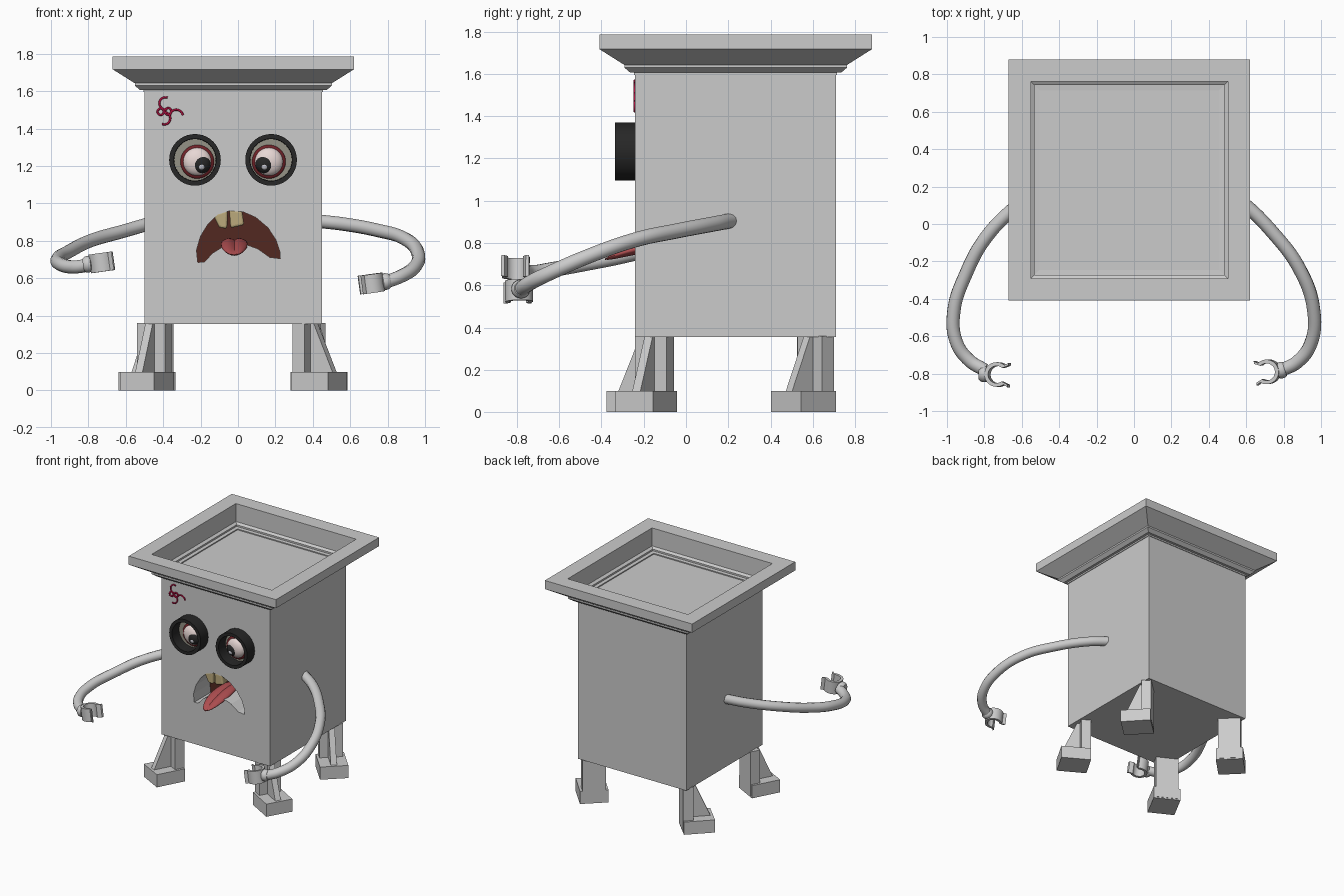
import bpy, bmesh
from math import sin, cos, pi, radians
from mathutils import Matrix, Vector

if "Cube" in bpy.data.objects:
    bpy.data.objects.remove(bpy.data.objects["Cube"])

T = Matrix.Translation
FRONT = Matrix.Rotation(pi / 2, 4, 'X')   # local xy -> world xz, local z -> -y
CX, CY = -0.025, 0.235


def mat(name, *rgb):
    m = bpy.data.materials.new(name)
    m.diffuse_color = (*rgb, 1)
    m.use_nodes = True
    m.node_tree.nodes["Principled BSDF"].inputs["Base Color"].default_value = m.diffuse_color
    return m


BLACK = mat("black", .02, .02, .02)
TAN = mat("grey_tan", .30, .29, .24)
RED = mat("dark_red", .16, .015, .02)
WHITE = mat("eye_white", .80, .68, .66)
GLINT = mat("glint", .55, .55, .60)
BROWN = mat("mouth_brown", .085, .022, .015)
PINK = mat("tongue_pink", .42, .075, .08)
BONE = mat("tooth", .50, .40, .20)
CRIMSON = mat("crimson", .42, .005, .05)


def finish(name, bm, material=None, smooth=False):
    bmesh.ops.recalc_face_normals(bm, faces=bm.faces)
    me = bpy.data.meshes.new(name)
    bm.to_mesh(me)
    bm.free()
    ob = bpy.data.objects.new(name, me)
    bpy.context.collection.objects.link(ob)
    if material:
        me.materials.append(material)
    bpy.ops.object.select_all(action='DESELECT')
    bpy.context.view_layer.objects.active = ob
    ob.select_set(True)
    if smooth:
        bpy.ops.object.shade_smooth_by_angle(angle=radians(40))
    return ob


def loft(name, rings, cap=True, material=None, smooth=False):
    """Bridge a list of equal-length point rings."""
    bm = bmesh.new()
    vs = [[bm.verts.new(p) for p in r] for r in rings]
    n = len(vs[0])
    for a, b in zip(vs, vs[1:]):
        for i in range(n):
            bm.faces.new((a[i], a[(i + 1) % n], b[(i + 1) % n], b[i]))
    if cap:
        bm.faces.new(vs[0])
        bm.faces.new(vs[-1])
    return finish(name, bm, material, smooth)


def prism(name, pts, h0, h1, m=Matrix(), material=None, smooth=False):
    return loft(name, [[m @ Vector((x, y, h)) for x, y in pts] for h in (h0, h1)],
                True, material, smooth)


def box(name, x0, x1, y0, y1, z0, z1, m=Matrix()):
    return prism(name, [(x0, y0), (x1, y0), (x1, y1), (x0, y1)], z0, z1, m)


def square(h, z):
    return [(CX + a * h, CY + b * h, z) for a, b in ((-1, -1), (1, -1), (1, 1), (-1, 1))]


def lathe(name, cx, cz, profile, material, n=40, cap=True):
    """Turn (radius, y) pairs about an axis along y."""
    return loft(name, [[(cx + r * cos(2 * pi * i / n), y, cz + r * sin(2 * pi * i / n))
                        for i in range(n)] for r, y in profile], cap, material, True)


def dome(name, cx, cz, r, y0, bulge, material):
    return lathe(name, cx, cz, [(r * cos(a), y0 - bulge * sin(a))
                                for a in [k * pi / 2 / 8.3 for k in range(9)]], material)


def tube(name, pts, radius, material=None, res=8):
    cu = bpy.data.curves.new(name, 'CURVE')
    cu.dimensions = '3D'
    cu.bevel_depth, cu.bevel_resolution, cu.resolution_u = radius, 4, res
    cu.use_fill_caps = True
    sp = cu.splines.new('BEZIER')
    sp.bezier_points.add(len(pts) - 1)
    for b, p in zip(sp.bezier_points, pts):
        b.co = p
        b.handle_left_type = b.handle_right_type = 'AUTO'
    ob = bpy.data.objects.new(name, cu)
    bpy.context.collection.objects.link(ob)
    if material:
        cu.materials.append(material)
    return ob


# Body with a mouth cavity
body = loft("body", [square(.475, .355), square(.475, 1.60)])
mouth = [(-.215, .685), (-.222, .75), (-.20, .825), (-.16, .89), (-.11, .94), (-.045, .96),
         (.027, .955), (.095, .925), (.16, .87), (.203, .805), (.224, .74), (.226, .705),
         (.17, .712), (.107, .757), (.05, .778), (-.016, .784), (-.075, .772),
         (-.135, .735), (-.18, .687)]
cutter = prism("mouth_cutter", mouth, .03, .40, FRONT)
cutter.hide_render = True
mod = body.modifiers.new("mouth", 'BOOLEAN')
mod.operation, mod.object, mod.solver = 'DIFFERENCE', cutter, 'EXACT'
bpy.context.view_layer.objects.active = body
bpy.ops.object.modifier_apply(modifier="mouth")
bpy.data.objects.remove(cutter)
prism("mouth_back", mouth, .028, .034, FRONT, BROWN)

# Tray on top
loft("top_tray", [square(h, z) for h, z in (
    (.48, 1.595), (.48, 1.615), (.507, 1.617), (.507, 1.63), (.645, 1.717), (.645, 1.785),
    (.527, 1.785), (.527, 1.63), (.50, 1.607))])

# Teeth
for name, pts in (("tooth_left", [(-.135, .94), (-.055, .965), (-.058, .865), (-.10, .87)]),
                  ("tooth_right", [(-.047, .965), (.022, .96), (.033, .885), (-.04, .868)])):
    t = prism(name, pts, .17, .235, FRONT, BONE)
    b = t.modifiers.new("round", 'BEVEL')
    b.width, b.segments = .012, 3

# Tongue, drooping toward its tip
bm = bmesh.new()
bmesh.ops.create_uvsphere(bm, u_segments=24, v_segments=16, radius=1)
for v in bm.verts:
    x, y, z = v.co
    t = (1 - y) / 2
    groove = .012 * max(0, 1 - abs(x) * 3) if z > 0 else 0
    v.co = (-.02 + .072 * x, -.185 + .2 * y, .80 + .026 * z - groove - .075 * t ** 2)
finish("tongue", bm, PINK, True)

# Eyes
for side, s in (("left", 1), ("right", -1)):
    cx, cz = -.0265 - s * .2035, 1.233
    lathe("eye_rim_" + side, cx, cz, [(.138, -.235), (.138, -.335), (.113, -.335), (.111, -.245),
                                      (.111, -.235)], BLACK, cap=False)
    lathe("eye_plate_" + side, cx, cz, [(.113, -.235), (.113, -.25)], TAN)
    ex, ez = cx + s * .012, cz - .01
    dome("eyelid_" + side, ex, ez, .09, -.25, .018, RED)
    dome("eyeball_" + side, ex, ez, .077, -.25, .045, WHITE)
    dome("iris_" + side, cx + s * .032, cz - .022, .052, -.262, .040, BLACK)
    dome("glint_" + side, cx + s * .035, cz - .036, .018, -.29, .014, GLINT)

# Scribbled mark on the forehead
def arc(cx, cz, r, a0, a1):
    return [(cx + r * cos(radians(a0 + (a1 - a0) * k / 6)), -.243,
             cz + r * sin(radians(a0 + (a1 - a0) * k / 6))) for k in range(7)]

for i, a in enumerate((arc(-.387, 1.535, .033, 70, 290), arc(-.325, 1.515, .036, 190, 350)[::1],
                       arc(-.395, 1.455, .033, -110, 90), arc(-.413, 1.49, .017, 0, 360),
                       arc(-.373, 1.492, .018, 0, 360))):
    if i == 1:
        a = [(x - .005, y, 2 * 1.49 - z + .0) for x, y, z in a]
        a = [(x, y, z) for x, y, z in a]
    tube("forehead_mark_%d" % (i + 1), a, .0055, CRIMSON, 3)

# Arms with wrists and open clamp hands
ARMS = {
    "right": ([(.43, .21, .905), (.56, .13, .89), (.75, -.055, .855), (.885, -.24, .815),
               (.96, -.455, .74), (.945, -.64, .66), (.87, -.74, .61), (.79, -.78, .58)],
              (.715, -.79, .572), pi + .12, .14),
    "left": ([(-.48, .21, .89), (-.60, .12, .855), (-.79, -.07, .80), (-.90, -.27, .745),
              (-.963, -.465, .705), (-.95, -.63, .675), (-.88, -.73, .66), (-.80, -.78, .67)],
             (-.728, -.805, .685), -.05, -.14)}
ANG = [radians(52 + 256 * k / 20) for k in range(21)]
claw = ([(.066 * cos(a), .066 * sin(a)) for a in ANG] + [(.062, -.066), (.060, -.050)]
        + [(.046 * cos(a), .046 * sin(a)) for a in ANG[::-1]] + [(.060, .050), (.062, .066)])
for side, (pts, c, yaw, pitch) in ARMS.items():
    tube("arm_" + side, pts, .036)
    m = T(c) @ Matrix.Rotation(yaw, 4, 'Z') @ Matrix.Rotation(-abs(pitch) if side == "left" else .14, 4, 'Y')
    prism("hand_" + side, claw, -.05, .05, m, None, True)
    wm = m @ Matrix.Rotation(-pi / 2, 4, 'Y')
    loft("wrist_" + side, [[wm @ Vector((r * cos(k * pi / 12), r * sin(k * pi / 12), h))
                            for k in range(24)]
                           for r, h in ((.028, .052), (.042, .06), (.045, .075), (.042, .09),
                                        (.034, .10))], True, None, True)

# Bracket legs: post, foot and diagonal gusset
for name, x, y, ang in (("front_left", -.485, -.225, -118), ("front_right", .433, -.187, -30),
                        ("back_left", -.485, .557, -135), ("back_right", .433, .557, -47)):
    m = T((x, y, 0)) @ Matrix.Rotation(radians(ang), 4, 'Z')
    box("foot_" + name, -.112, .115, -.103, .103, 0, .10, m)
    box("post_" + name, -.115, -.04, -.085, .085, .01, .36, m)
    prism("gusset_" + name, [(-.045, .358), (-.02, .358), (.10, .09), (-.045, .09)],
          -.022, .022, m @ FRONT)
